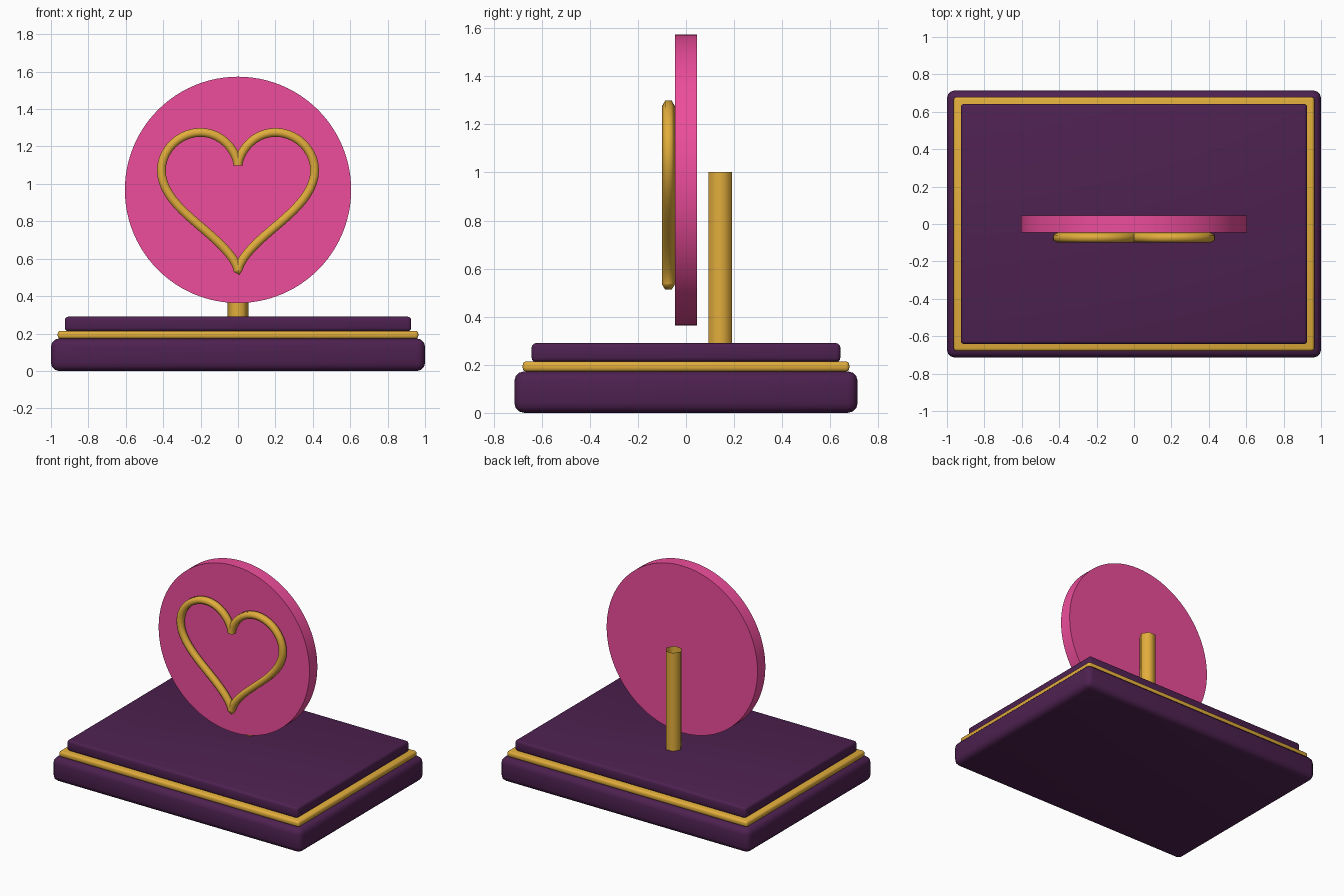
import bpy, bmesh, math
from mathutils import Vector

if "Cube" in bpy.data.objects:
    bpy.data.objects.remove(bpy.data.objects["Cube"])


def material(name, rgb):
    m = bpy.data.materials.new(name)
    m.diffuse_color = (*rgb, 1)
    m.use_nodes = True
    m.node_tree.nodes["Principled BSDF"].inputs["Base Color"].default_value = m.diffuse_color
    return m


purple = material("purple", (0.075, 0.015, 0.08))
gold = material("gold", (0.76, 0.42, 0.045))
pink = material("pink", (0.85, 0.075, 0.33))


def make_object(name, bm, mat, angle):
    bmesh.ops.recalc_face_normals(bm, faces=bm.faces)
    mesh = bpy.data.meshes.new(name)
    bm.to_mesh(mesh)
    bm.free()
    mesh.materials.append(mat)
    ob = bpy.data.objects.new(name, mesh)
    bpy.context.collection.objects.link(ob)
    bpy.ops.object.select_all(action='DESELECT')
    ob.select_set(True)
    bpy.context.view_layer.objects.active = ob
    bpy.ops.object.shade_smooth_by_angle(angle=math.radians(angle))
    return ob


def slab(name, hx, hy, z0, z1, bevel, mat):
    bm = bmesh.new()
    bmesh.ops.create_cube(bm, size=1)
    bmesh.ops.scale(bm, vec=(2 * hx, 2 * hy, z1 - z0), verts=bm.verts)
    bmesh.ops.translate(bm, vec=(0, 0, (z0 + z1) / 2), verts=bm.verts)
    bmesh.ops.bevel(bm, geom=bm.edges[:], offset=bevel, segments=3,
                    profile=0.5, affect='EDGES')
    return make_object(name, bm, mat, 40)


def hex_tube(name, points, axis, radius, mat):
    """Open-ended six-sided tube; axis is a direction square to the path."""
    bm = bmesh.new()
    points = [Vector(p) for p in points]
    axis = Vector(axis)
    rings = []
    for i, p in enumerate(points):
        tangent = Vector()
        if i > 0:
            tangent += (p - points[i - 1]).normalized()
        if i < len(points) - 1:
            tangent += (points[i + 1] - p).normalized()
        side = axis.cross(tangent).normalized()
        rings.append([bm.verts.new(p + radius * (axis * math.cos(k * math.pi / 3)
                                                 + side * math.sin(k * math.pi / 3)))
                      for k in range(6)])
    for a, b in zip(rings, rings[1:]):
        for k in range(6):
            j = (k + 1) % 6
            bm.faces.new((a[k], a[j], b[j], b[k]))
    return make_object(name, bm, mat, 75)


# Stepped base with gold trim
slab("base_lower", 1.0, 0.714, 0.0, 0.173, 0.042, purple)
slab("base_trim", 0.964, 0.679, 0.172, 0.214, 0.015, gold)
slab("base_upper", 0.926, 0.642, 0.212, 0.29, 0.018, purple)

# Upright disc
bm = bmesh.new()
bmesh.ops.create_cone(bm, cap_ends=True, segments=96, radius1=0.605,
                      radius2=0.605, depth=0.09)
for v in bm.verts:
    x, y, z = v.co
    v.co = (x, -z, y + 0.968)
make_object("disc", bm, pink, 40)

# Heart outline on the front of the disc
heart = []
N = 96
for i in range(N + 1):
    t = 2 * math.pi * i / N
    x = 16 * math.sin(t) ** 3
    z = 13 * math.cos(t) - 5 * math.cos(2 * t) - 2 * math.cos(3 * t) - math.cos(4 * t)
    if i == N // 2:
        x = 0.02   # keeps the tip joint well defined
    heart.append((0.0256 * x, -0.073, 0.97 + 0.0256 * z))
hex_tube("heart_outline", heart, (0, 1, 0), 0.027, gold)

# Support post behind the disc
hex_tube("support_post", [(0, 0.142, 0.285), (0, 0.142, 1.002)], (1, 0, 0), 0.056, gold)
